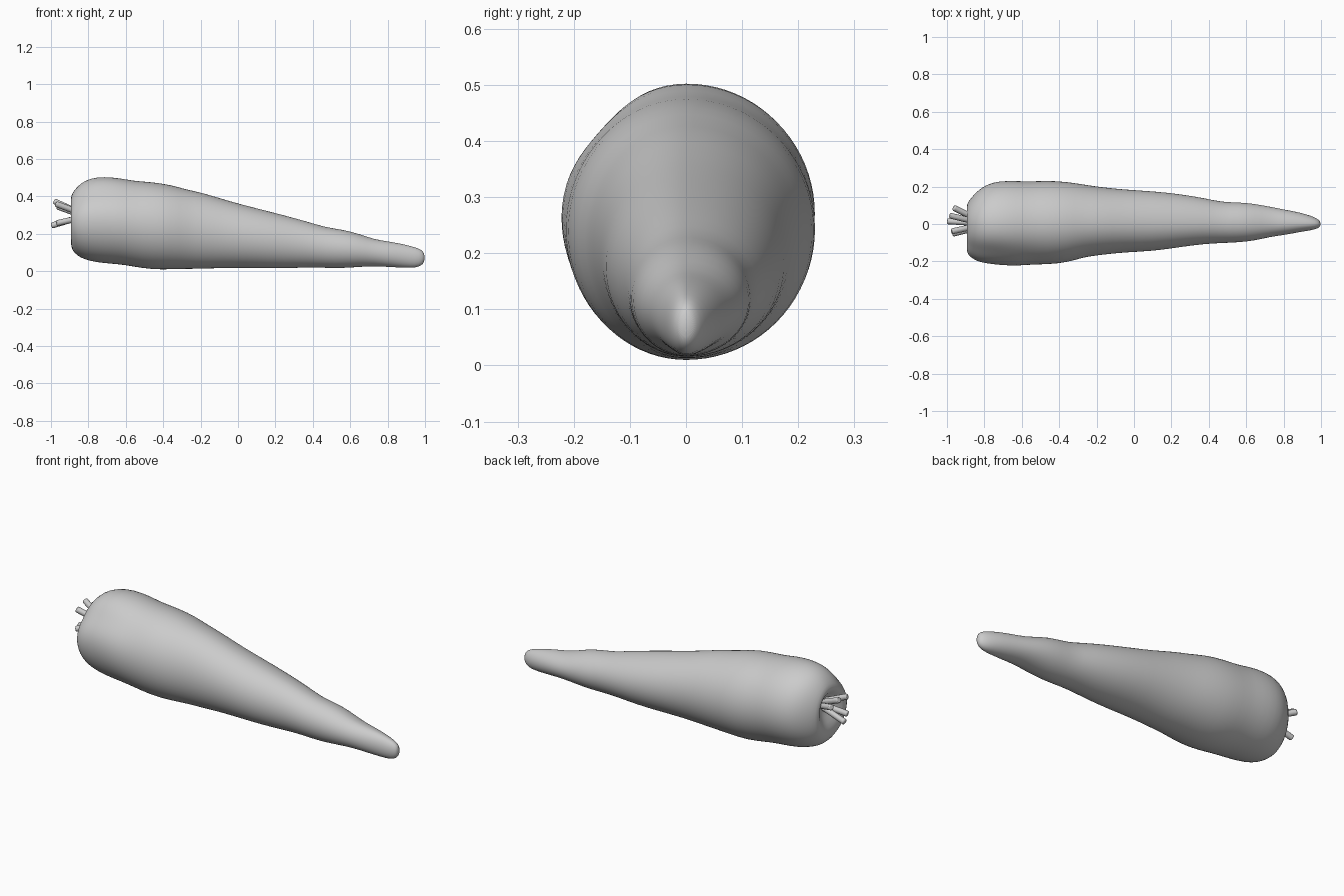
import bpy, bmesh, math
from mathutils import Vector

SEG = 40
# Body stations: x, bottom z, top z, -y edge, +y edge
rings = [
    (-0.85, 0.27, 0.32, -0.03, 0.03),
    (-0.865, 0.23, 0.35, -0.07, 0.06),
    (-0.892, 0.18, 0.375, -0.12, 0.085),
    (-0.895, 0.13, 0.40, -0.155, 0.105),
    (-0.875, 0.095, 0.435, -0.178, 0.135),
    (-0.84, 0.07, 0.472, -0.20, 0.175),
    (-0.79, 0.053, 0.497, -0.212, 0.212),
    (-0.72, 0.042, 0.506, -0.22, 0.231),
    (-0.63, 0.036, 0.498, -0.225, 0.231),
    (-0.56, 0.024, 0.483, -0.218, 0.227),
    (-0.46, 0.008, 0.477, -0.216, 0.233),
    (-0.36, 0.009, 0.462, -0.207, 0.226),
    (-0.27, 0.012, 0.435, -0.178, 0.212),
    (-0.19, 0.012, 0.42, -0.167, 0.199),
    (-0.05, 0.018, 0.375, -0.151, 0.184),
    (0.10, 0.016, 0.336, -0.146, 0.176),
    (0.25, 0.014, 0.298, -0.123, 0.16),
    (0.38, 0.021, 0.262, -0.106, 0.138),
    (0.47, 0.017, 0.234, -0.102, 0.117),
    (0.56, 0.016, 0.222, -0.098, 0.116),
    (0.64, 0.022, 0.202, -0.090, 0.109),
    (0.73, 0.027, 0.169, -0.068, 0.092),
    (0.81, 0.022, 0.158, -0.058, 0.076),
    (0.89, 0.018, 0.143, -0.042, 0.061),
    (0.95, 0.018, 0.127, -0.033, 0.043),
    (0.983, 0.03, 0.113, -0.024, 0.027),
    (0.998, 0.052, 0.092, -0.012, 0.012),
]

# Carrot root, lofted through the stations
bm = bmesh.new()
loops = []
for x, zb, zt, y0, y1 in rings:
    cz, rz = (zb + zt) / 2, (zt - zb) / 2
    loop = []
    for i in range(SEG):
        a = 2 * math.pi * i / SEG
        # flattened, creased shoulder on the upper front near the crown
        fade = max(0, min(1, (-0.45 - x) / 0.3))
        k = 1 - 0.08 * fade * math.exp(-((a - 2.4) / 0.38) ** 2)
        c = math.cos(a)
        loop.append(bm.verts.new((x, (y1 if c > 0 else -y0) * c * k,
                                  cz + rz * math.sin(a) * k)))
    loops.append(loop)
for p, q in zip(loops, loops[1:]):
    for i in range(SEG):
        j = (i + 1) % SEG
        bm.faces.new((p[i], p[j], q[j], q[i]))
for loop in (loops[0], loops[-1]):
    bm.faces.new(loop)
bmesh.ops.recalc_face_normals(bm, faces=bm.faces)
for f in bm.faces:
    f.smooth = True
me = bpy.data.meshes.new("carrot_root")
bm.to_mesh(me)
bm.free()
root = bpy.data.objects.new("carrot_root", me)
bpy.context.collection.objects.link(root)
sub = root.modifiers.new("smooth", 'SUBSURF')
sub.levels = sub.render_levels = 1


# Cut leaf stalks sprouting from the crown
def stalk(n, base, tip, r):
    base, tip = Vector(base), Vector(tip)
    bpy.ops.mesh.primitive_cylinder_add(vertices=12, radius=r,
                                        depth=(tip - base).length,
                                        location=(base + tip) / 2)
    o = bpy.context.object
    o.name = f"stalk_{n}"
    o.rotation_euler = (tip - base).to_track_quat('Z', 'Y').to_euler()
    bev = o.modifiers.new("round_tip", 'BEVEL')
    bev.width, bev.segments = 0.006, 2
    bpy.ops.object.shade_smooth_by_angle(angle=math.radians(50))


stalks = [
    ((-0.84, 0.025, 0.30), (-0.965, 0.088, 0.345)),
    ((-0.84, 0.01, 0.31), (-0.983, 0.045, 0.374)),
    ((-0.84, 0.005, 0.29), (-0.998, 0.015, 0.243)),
    ((-0.84, -0.02, 0.285), (-0.97, -0.052, 0.256)),
    ((-0.84, -0.01, 0.31), (-0.975, -0.04, 0.36)),
]
for n, (b, t) in enumerate(stalks, 1):
    stalk(n, b, t, 0.016)
